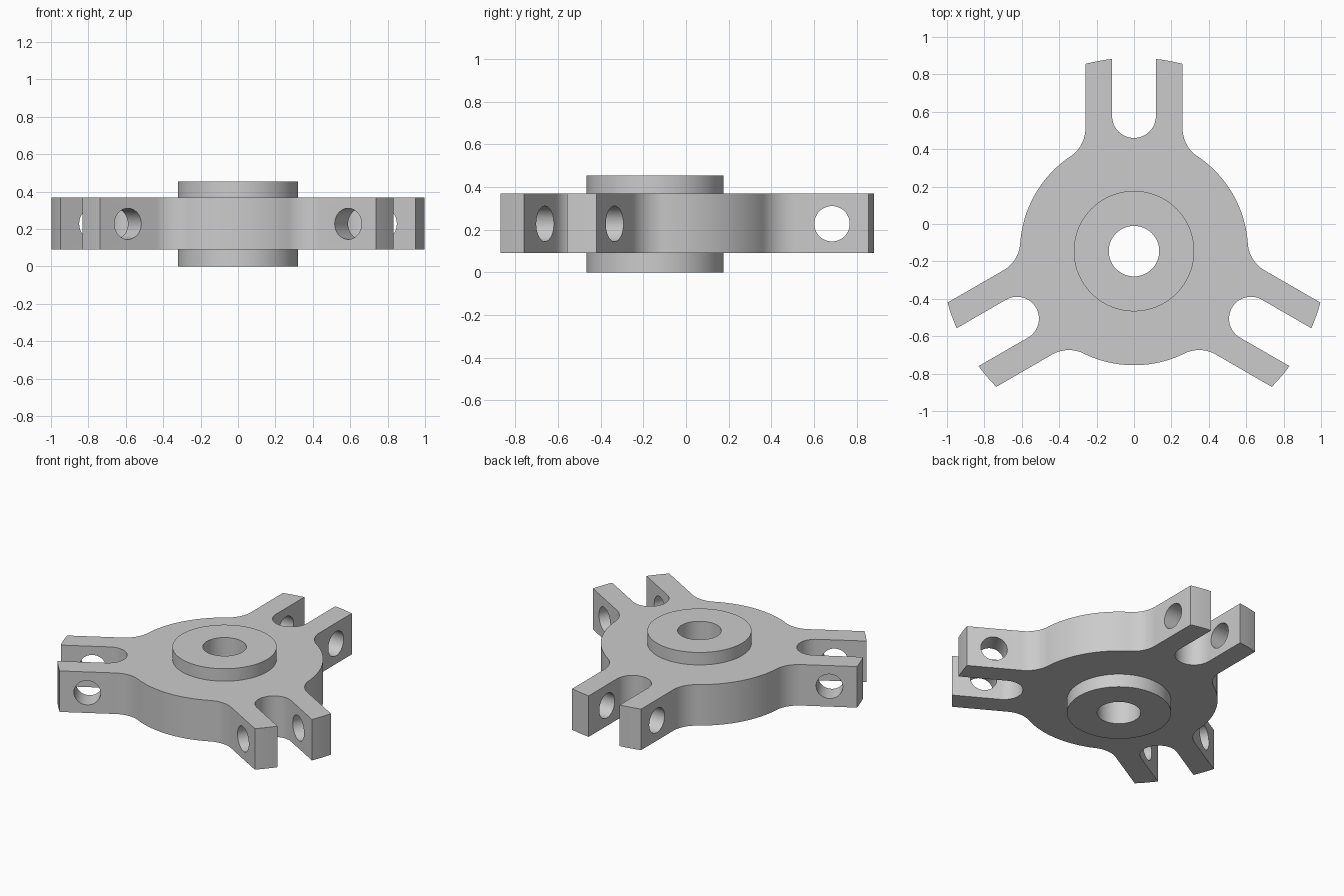
import bpy, bmesh
from math import sin, cos, pi, sqrt, asin, atan2, radians
from mathutils import Matrix, Vector

if "Cube" in bpy.data.objects:
    bpy.data.objects.remove(bpy.data.objects["Cube"])

CY = -0.145                      # hub axis in y
Z0, Z1, HUB_TOP = 0.09, 0.37, 0.455
R_BODY, R_TIP, R_FILLET = 0.61, 1.034, 0.178
ARM, SLOT = 0.26, 0.117          # half widths
SLOT_Y, FILLET_Y, PIN_Y = 0.722, 0.655, 0.83


def arc(cx, cy, r, a0, a1, n):
    return [(cx + r * cos(a0 + (a1 - a0) * i / n), cy + r * sin(a0 + (a1 - a0) * i / n))
            for i in range(n + 1)]


def cylinder(name, r, depth, matrix, segments=96):
    bm = bmesh.new()
    bmesh.ops.create_cone(bm, cap_ends=True, segments=segments, radius1=r, radius2=r,
                          depth=depth, matrix=matrix)
    return to_object(name, bm)


def to_object(name, bm):
    mesh = bpy.data.meshes.new(name)
    bm.to_mesh(mesh)
    bm.free()
    obj = bpy.data.objects.new(name, mesh)
    bpy.context.collection.objects.link(obj)
    return obj


def combine(target, tool, operation):
    mod = target.modifiers.new(operation.title(), 'BOOLEAN')
    mod.operation, mod.solver, mod.object = operation, 'EXACT', tool
    bpy.context.view_layer.objects.active = target
    bpy.ops.object.modifier_apply(modifier=mod.name)
    bpy.data.objects.remove(tool)


# Right half of one forked arm: slot end, tip, fillet, then the round body
fx, fy = ARM + R_FILLET, FILLET_Y
join = atan2(fy, fx)
half = arc(0, SLOT_Y, SLOT, -pi / 2, 0, 16)
half += arc(0, 0, R_TIP, pi / 2 - asin(SLOT / R_TIP), pi / 2 - asin(ARM / R_TIP), 4)
half += arc(fx, fy, R_FILLET, pi, pi + join, 14)
half += arc(0, 0, R_BODY, join, radians(30), 14)[1:]
sector = [(-x, y) for x, y in reversed(half[1:])] + half

# Three sectors make the closed outline
outline = []
for k in range(3):
    turn = Matrix.Rotation(-k * 2 * pi / 3, 3, 'Z')
    outline += [turn @ Vector((x, y, 0)) for x, y in sector[:-1]]

bm = bmesh.new()
face = bm.faces.new([bm.verts.new((p.x, p.y + CY, Z0)) for p in reversed(outline)])
top = bmesh.ops.extrude_face_region(bm, geom=[face])
bmesh.ops.translate(bm, vec=(0, 0, Z1 - Z0),
                    verts=[g for g in top['geom'] if isinstance(g, bmesh.types.BMVert)])
if not face.is_valid or not any(f.normal.z < 0 and abs(f.calc_center_median().z - Z0) < 1e-4
                                for f in bm.faces if len(f.verts) > 4):
    bm.faces.new([v for v in bm.verts if abs(v.co.z - Z0) < 1e-4])
bmesh.ops.recalc_face_normals(bm, faces=bm.faces)
spider = to_object("three_arm_hub", bm)

# Raised hub on both sides and the centre bore
centre = Matrix.Translation((0, CY, HUB_TOP / 2))
combine(spider, cylinder("hub_boss", 0.322, HUB_TOP, centre), 'UNION')
combine(spider, cylinder("bore_cutter", 0.135, 1, centre, 64), 'DIFFERENCE')

# Pin holes through each fork
for k in range(3):
    m = (Matrix.Translation((0, CY, (Z0 + Z1) / 2 - 0.002))
         @ Matrix.Rotation(-k * 2 * pi / 3, 4, 'Z')
         @ Matrix.Translation((0, PIN_Y, 0)) @ Matrix.Rotation(pi / 2, 4, 'Y'))
    combine(spider, cylinder("pin_cutter", 0.083, 0.7, m, 48), 'DIFFERENCE')

# Smooth curves, crisp edges
spider.select_set(True)
bpy.context.view_layer.objects.active = spider
bpy.ops.object.shade_smooth_by_angle(angle=radians(30))
